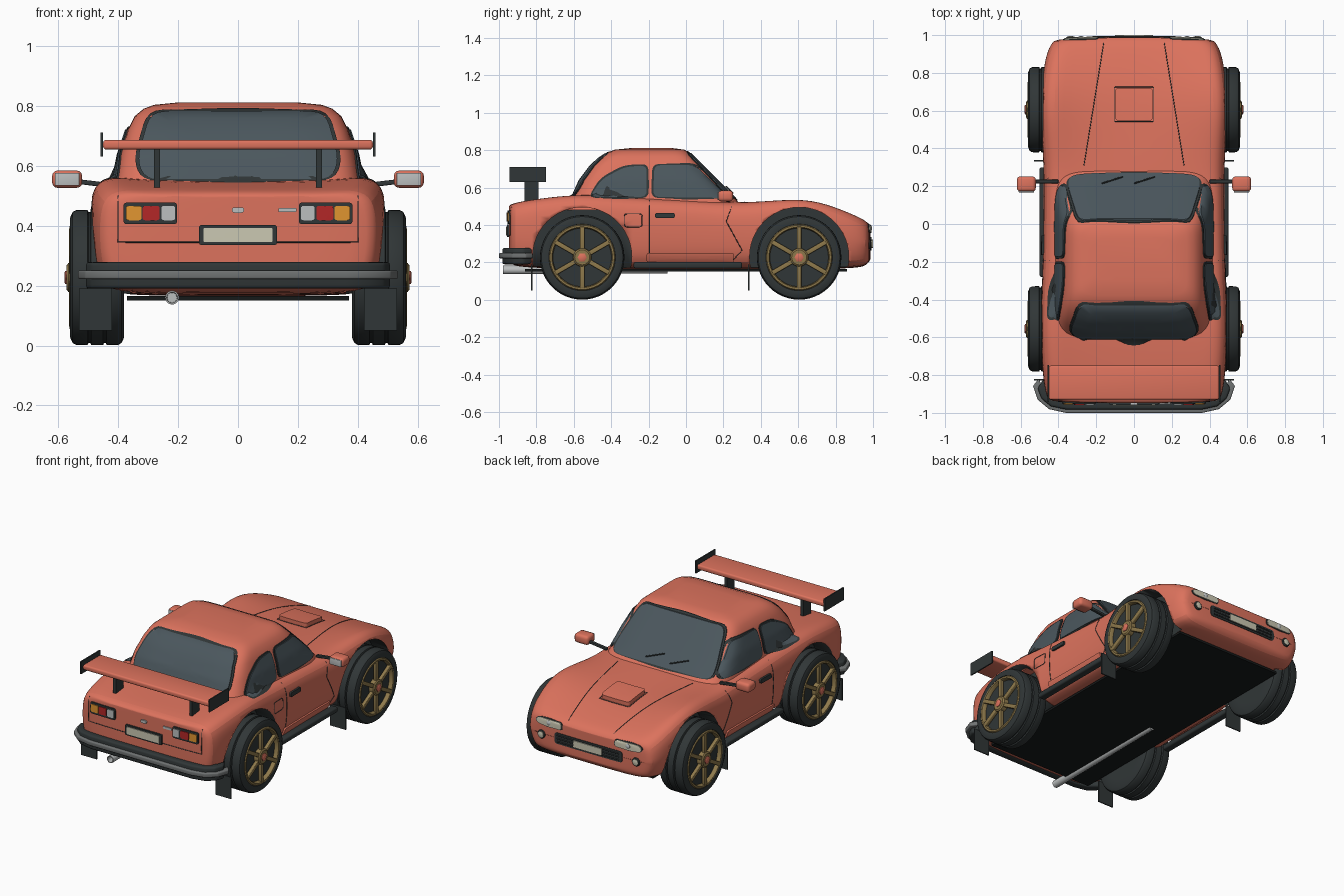
import bpy, bmesh, math
from mathutils import Vector
from mathutils.bvhtree import BVHTree

if "Cube" in bpy.data.objects:
    bpy.data.objects.remove(bpy.data.objects["Cube"])

def mat(name, r, g, b):
    m = bpy.data.materials.new(name)
    m.diffuse_color = (r, g, b, 1)
    m.use_nodes = True
    m.node_tree.nodes["Principled BSDF"].inputs["Base Color"].default_value = m.diffuse_color
    return m

RED, BLACK = mat("paint", .72, .17, .11), mat("rubber", .03, .037, .038)
GLASS, GOLD = mat("glass", .07, .095, .11), mat("gold", .27, .19, .07)
SILVER, CREAM = mat("silver", .5, .52, .52), mat("cream", .6, .58, .45)
ORANGE, LAMP = mat("amber", .75, .3, .03), mat("red_lamp", .45, .02, .02)
GREY, FLOOR = mat("grey_trim", .16, .17, .17), mat("underside", .008, .01, .01)

def finish(name, bm, m, bevel=0, angle=35):
    bmesh.ops.recalc_face_normals(bm, faces=bm.faces)
    me = bpy.data.meshes.new(name)
    bm.to_mesh(me); bm.free()
    ob = bpy.data.objects.new(name, me)
    bpy.context.collection.objects.link(ob)
    me.materials.append(m)
    bpy.ops.object.select_all(action='DESELECT')
    ob.select_set(True); bpy.context.view_layer.objects.active = ob
    if bevel:
        b = ob.modifiers.new("bevel", 'BEVEL'); b.width = bevel; b.segments = 3
        bpy.ops.object.modifier_apply(modifier="bevel")
    bpy.ops.object.shade_smooth_by_angle(angle=math.radians(angle))
    return ob

def box(name, c, size, m, bevel=0):
    bm = bmesh.new()
    bmesh.ops.create_cube(bm, size=1)
    for v in bm.verts:
        v.co = Vector(c) + Vector([v.co[i] * size[i] for i in range(3)])
    return finish(name, bm, m, bevel)

def loft(bm, rings):
    vs = [[bm.verts.new(p) for p in r] for r in rings]
    for a, b in zip(vs, vs[1:]):
        for i in range(len(a)):
            j = (i + 1) % len(a)
            bm.faces.new((a[i], a[j], b[j], b[i]))
    return vs

def lathe(name, prof, c, m, axis='x', n=48):
    """Revolve (offset along axis, radius) pairs, with closed ends."""
    bm, rings = bmesh.new(), []
    for o, r in prof:
        ring = []
        for k in range(n):
            u, w = r * math.cos(2*math.pi*k/n), r * math.sin(2*math.pi*k/n)
            ring.append(Vector(c) + Vector((o, u, w) if axis == 'x' else (u, o, w)))
        rings.append(ring)
    vs = loft(bm, rings)
    bm.faces.new(vs[0]); bm.faces.new(vs[-1])
    return finish(name, bm, m)

# Body shell: (y, half width, bottom, fender top, centre top)
stations = [(-.948, .43, .21, .49, .50), (-.93, .465, .18, .515, .52), (-.80, .487, .17, .54, .53),
            (-.55, .5, .165, .57, .55), (-.30, .487, .165, .545, .54), (.05, .48, .165, .53, .53),
            (.25, .48, .165, .515, .53), (.40, .485, .165, .525, .515), (.60, .5, .165, .547, .495),
            (.75, .492, .165, .52, .475), (.90, .468, .17, .455, .44), (.965, .435, .18, .42, .42),
            (.988, .40, .22, .385, .395)]
rings = []
for y, w, zb, zf, zc in stations:
    half = [(0, zb), (.82*w, zb), (.94*w, zb+.03), (.99*w, zb+.11), (w, zf-.11), (.975*w, zf-.025),
            (.86*w, zf+.005), (.66*w, (zf+zc)/2), (0, zc)]
    rings.append([(x, y, z) for x, z in half] + [(-x, y, z) for x, z in half[7:0:-1]])
bm = bmesh.new()
vs = loft(bm, rings)
for r in (vs[0], vs[-1]):
    for i in range(8):
        q = [r[i], r[i+1], r[-i-1], r[-i % 16]]
        bm.faces.new(list(dict.fromkeys(q)))
body = finish("body", bm, RED, angle=40)
body.modifiers.new("smooth", 'SUBSURF').levels = 2
bpy.ops.object.modifier_apply(modifier="smooth")

# Cabin: rounded plan outlines (z, rear y, front y, half width)
levels = [(.48, -.66, .32, .43), (.54, -.61, .265, .415), (.64, -.565, .165, .395), (.72, -.505, .085, .368),
          (.765, -.455, .04, .345), (.79, -.415, .015, .315), (.803, -.38, -.01, .28), (.811, -.30, -.07, .2)]
rings = []
for z, y0, y1, w in levels:
    ring = []
    for k in range(64):
        c, s = math.cos(2*math.pi*(k+.5)/64), math.sin(2*math.pi*(k+.5)/64)
        f = lambda t: math.copysign(abs(t) ** (2/7), t)
        ring.append((w*f(c), (y0+y1)/2 + (y1-y0)/2*f(s), z))
    rings.append(ring)
bm = bmesh.new()
vs = loft(bm, rings)
bm.faces.new(vs[0]); bm.faces.new(vs[-1])
cabin = finish("cabin", bm, RED, angle=45)

# Projection of flat outlines onto the shell
dg = bpy.context.evaluated_depsgraph_get()
trees = [BVHTree.FromObject(o, dg) for o in (body, cabin)]
VIEWS = {'rear': (lambda a, b: (a, -2, b), (0, 1, 0)), 'front': (lambda a, b: (a, 2, b), (0, -1, 0)),
         'right': (lambda a, b: (2, a, b), (-1, 0, 0)), 'left': (lambda a, b: (-2, a, b), (1, 0, 0)),
         'top': (lambda a, b: (a, b, 2), (0, 0, -1))}

def project(view, p, off):
    f, d = VIEWS[view]
    o, d = Vector(f(*p)), Vector(d)
    hits = [h for h in (t.ray_cast(o, d) for t in trees) if h[0]]
    if hits:
        return min(hits, key=lambda h: h[3])[0] - d*off
    return min((t.find_nearest(o + d*1.6) for t in trees), key=lambda h: h[3])[0] - d*off

def rounded(pts, r):
    out = []
    for i, p in enumerate(pts):
        p, a, b = Vector(p), Vector(pts[i-1]), Vector(pts[(i+1) % len(pts)])
        s = p + (a-p).normalized() * min(r, (a-p).length*.48)
        e = p + (b-p).normalized() * min(r, (b-p).length*.48)
        out += [s*(1-t)**2 + p*2*t*(1-t) + e*t*t for t in (0, .25, .5, .75, 1)]
    return out

def dense(pts, closed, step=.03):
    out, n = [], len(pts)
    for i in range(n if closed else n-1):
        a, b = Vector(pts[i]), Vector(pts[(i+1) % n])
        k = max(1, math.ceil((b-a).length/step))
        out += [a.lerp(b, j/k) for j in range(k)]
    return out if closed else out + [Vector(pts[-1])]

def patch(name, view, pts, m, off=.005, r=.02, grow=0):
    pts = dense(rounded(pts, r), True)
    c = sum(pts, Vector((0, 0))) / len(pts)
    pts = [p + (p-c).normalized()*grow for p in pts]
    bm = bmesh.new()
    rings = [[project(view, p, -.01) for p in pts]]
    rings += [[project(view, c.lerp(p, t), off) for p in pts] for t in (1, .8, .6, .4, .2)]
    vs = loft(bm, rings)
    bm.faces.new(vs[0]); bm.faces.new(vs[-1])
    return finish(name, bm, m, angle=40)

def rect(a0, a1, b0, b1):
    return [(a0, b0), (a1, b0), (a1, b1), (a0, b1)]

def seam(name, view, pts, closed=False, rad=.0022, off=0):
    cu = bpy.data.curves.new(name, 'CURVE')
    cu.dimensions = '3D'; cu.bevel_depth = rad; cu.bevel_resolution = 1
    sp = cu.splines.new('POLY')
    co = [project(view, p, off) for p in dense(pts, closed)]
    sp.points.add(len(co)-1)
    for q, p in zip(sp.points, co):
        q.co = (*p, 1)
    sp.use_cyclic_u = closed
    cu.materials.append(BLACK)
    bpy.context.collection.objects.link(bpy.data.objects.new(name, cu))

# Windows with dark seals
screens = {'rear': [(-.31, .555), (.31, .555), (.338, .62), (.292, .782), (-.292, .782), (-.338, .62)],
           'front': [(-.345, .545), (.345, .545), (.35, .59), (.292, .785), (-.292, .785), (-.35, .59)]}
door_glass = [(-.175, .55), (.205, .545), (.2, .575), (.05, .72), (-.17, .72)]
quarter_glass = [(-.21, .55), (-.21, .72), (-.33, .71), (-.45, .645), (-.505, .565), (-.49, .55)]
wins = [(v + "_window", v, p, .05) for v, p in screens.items()]
wins += [(v + n, v, p, .035) for v in ('left', 'right') for n, p in
         (("_door_window", door_glass), ("_quarter_window", quarter_glass))]
for n, v, p, r in wins:
    patch(n + "_seal", v, p, BLACK, .005, r, .011)
    patch(n, v, p, GLASS, .009, r)
for i, x in enumerate((-.17, 0)):
    seam("wiper_%d" % i, 'top', [(x, .215), (x+.11, .25)], rad=.004, off=.016)

# Tail panel
seam("boot_seam", 'rear', [(-.4, .5), (-.4, .345), (.4, .345), (.4, .5)])
patch("rear_plate_frame", 'rear', rect(-.13, .13, .335, .402), BLACK, .01, .01)
patch("rear_plate", 'rear', rect(-.115, .115, .345, .392), CREAM, .014, .005)
patch("boot_lock", 'rear', rect(-.02, .02, .443, .461), SILVER, .01, .008)
patch("boot_trim", 'rear', rect(.135, .195, .445, .459), SILVER, .006, .004)
for s, side in ((1, 'right'), (-1, 'left')):
    patch(side + "_tail_housing", 'rear', rect(s*.203, s*.382, .405, .477), BLACK, .008, .012)
    for n, a, b, m in (("reverse", .21, .255, SILVER), ("brake", .262, .318, LAMP), ("turn", .322, .374, ORANGE)):
        patch(side + "_" + n + "_lamp", 'rear', rect(s*a, s*b, .418, .466), m, .013, .008)

# Nose
patch("grille", 'front', rect(-.24, .24, .265, .335), BLACK, .004, .02)
for i in range(3):
    seam("grille_bar_%d" % i, 'front', [(-.22, .28+i*.02), (.22, .28+i*.02)], rad=.004, off=.005)
patch("front_plate", 'front', rect(-.1, .1, .278, .322), CREAM, .013, .005)
for s, side in ((1, 'right'), (-1, 'left')):
    shape = [(s*.19, .358), (s*.36, .362), (s*.375, .385), (s*.35, .402), (s*.19, .402)]
    patch(side + "_headlight_rim", 'front', shape, BLACK, .003, .02, .007)
    patch(side + "_headlight", 'front', shape, CREAM, .007, .02)
    lathe(side + "_headlight_bulb", [(0, .017), (.01, .015), (.015, .006)], (s*.28, .98, .382), SILVER, 'y', 20)
    p = project('front', (s*.335, .295), 0)
    lathe(side + "_fog_rim", [(-.02, .027), (.004, .027), (.008, .022)], p, BLACK, 'y', 24)
    lathe(side + "_fog_lamp", [(0, .02), (.011, .019), (.014, .008)], p, CREAM, 'y', 24)
    seam(side + "_bonnet_seam", 'top', [(s*.16, .96), (s*.265, .31)])
patch("bonnet_scoop", 'top', rect(-.1, .1, .548, .72), RED, .025, .02)
seam("bonnet_scoop_seam", 'top', rect(-.105, .105, .543, .725), True)

# Doors, sills, mirrors, flaps, spoiler supports
for s, side in ((1, 'right'), (-1, 'left')):
    seam(side + "_door_seam", side, [(-.195, .53), (-.195, .21), (.25, .21), (.3, .265), (.215, .42), (.245, .5)])
    patch(side + "_door_trim", side, rect(-.21, .255, .2, .25), RED, .012, .008)
    patch(side + "_door_handle", side, rect(-.165, -.06, .438, .464), BLACK, .012, .008)
    box(side + "_sill", (s*.475, .01, .185), (.05, .58, .034), BLACK, .01)
    box(side + "_mirror", (s*.57, .212, .555), (.1, .08, .058), RED, .018)
    box(side + "_mirror_glass", (s*.57, .171, .555), (.082, .006, .042), SILVER, .002)
    arm = box(side + "_mirror_arm", (0, 0, 0), (.15, .02, .016), BLACK, .004)
    arm.location = (s*.475, .225, .54); arm.rotation_euler = (0, -s*.12, 0)
    for n, y in (("rear", -.825), ("front", .335)):
        box(side + "_" + n + "_mud_flap", (s*.475, y, .12), (.11, .007, .14), BLACK)
    box(side + "_spoiler_post", (s*.27, -.825, .59), (.02, .075, .14), BLACK)
    box(side + "_spoiler_end", (s*.455, -.845, .67), (.008, .195, .08), BLACK)
seam("fuel_flap_seam", 'right', rounded(rect(-.33, -.235, .39, .46), .015), True)
box("spoiler_wing", (0, -.84, .67), (.9, .18, .032), RED, .01)
box("floor", (0, 0, .158), (.74, 1.72, .014), FLOOR)

# Rear bumper and exhaust
def band(name, path, depth, z0, z1, m, bevel):
    outer = path + [(-x, y) for x, y in path[::-1]]
    inner = [(x*.94, y + depth) for x, y in outer[::-1]]
    bm = bmesh.new()
    loop = outer + inner
    lo, hi = loft(bm, [[(x, y, z) for x, y in loop] for z in (z0, z1)])
    n = len(loop)
    for v in (lo, hi):
        for i in range(len(outer)-1):
            bm.faces.new((v[i], v[i+1], v[n-2-i], v[n-1-i]))
    finish(name, bm, m, bevel)

band("rear_bumper", [(.51, -.87), (.49, -.925), (.44, -.965), (.36, -.982)], .05, .19, .278, BLACK, .012)
band("bumper_strip", [(.535, -.857), (.51, -.93), (.45, -.98), (.36, -1.0)], .04, .222, .25, GREY, .006)
lathe("exhaust", [(-.1, .019), (-.978, .023), (-.978, .018), (-.9, .016)], (-.22, 0, .16), SILVER, 'y', 24)

# Wheels, arches cut into the body
tyre = [(.38, .15), (.38, .2), (.388, .218), (.4, .225), (.438, .226), (.441, .218), (.447, .218), (.45, .226),
        (.49, .226), (.493, .218), (.499, .218), (.502, .226), (.54, .225), (.552, .218), (.56, .2), (.558, .178), (.535, .17)]
for y, n in ((-.555, "rear"), (.605, "front")):
    for s, side in ((1, "right"), (-1, "left")):
        nm, c = side + "_" + n, (0, y, .227)
        flip = lambda prof: [(s*o, r) for o, r in prof]
        lathe(nm + "_tyre", flip(tyre), c, BLACK)
        lathe(nm + "_rim", flip([(.53, .156), (.555, .157), (.562, .162), (.562, .172), (.555, .177), (.53, .177)]), c, GOLD)
        lathe(nm + "_disc", flip([(.52, .16), (.537, .158)]), c, BLACK)
        lathe(nm + "_hub", flip([(.53, .05), (.566, .048), (.572, .04)]), c, GOLD, n=24)
        lathe(nm + "_hub_cap", flip([(.56, .025), (.576, .025), (.579, .02)]), c, RED, n=6)
        for k in range(6):
            sp = box(nm + "_spoke_%d" % k, (s*.553, 0, .1), (.022, .025, .13), GOLD, .004)
            sp.location = c; sp.rotation_euler = (k*math.pi/3, 0, 0)
        cut = lathe("arch_cutter", flip([(.36, .265), (.8, .265)]), (0, y, .23), BLACK)
        cut.hide_render = True
        mod = body.modifiers.new("arch", 'BOOLEAN')
        mod.operation = 'DIFFERENCE'; mod.solver = 'EXACT'; mod.object = cut
        mod.material_mode = 'TRANSFER'
        bpy.context.view_layer.objects.active = body
        bpy.ops.object.modifier_apply(modifier="arch")
        bpy.data.objects.remove(cut)
